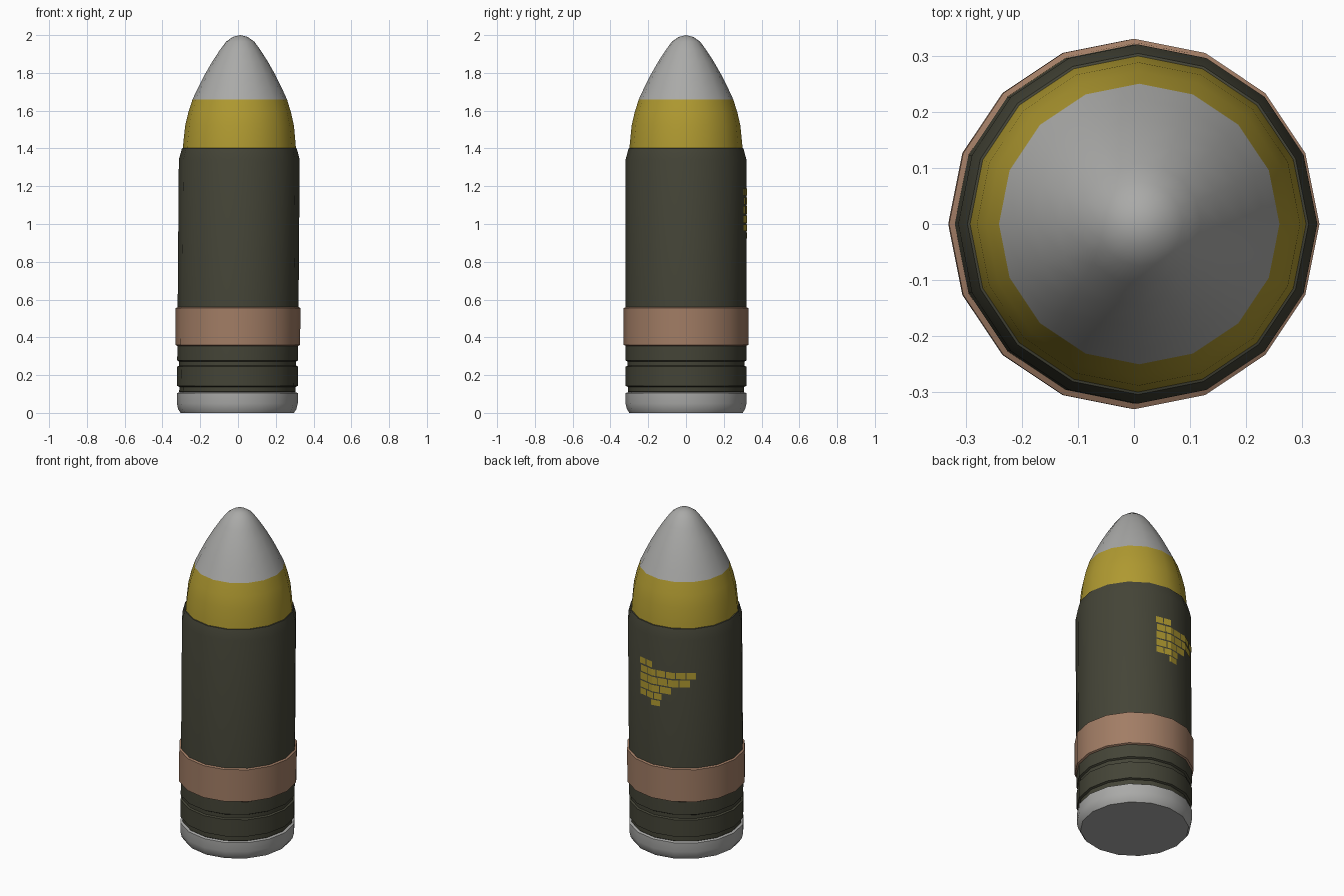
import bpy, bmesh, math

if "Cube" in bpy.data.objects:
    bpy.data.objects.remove(bpy.data.objects["Cube"])

SIDES = 16


def mat(name, rgb):
    m = bpy.data.materials.new(name)
    m.diffuse_color = (*rgb, 1)
    m.use_nodes = True
    m.node_tree.nodes["Principled BSDF"].inputs["Base Color"].default_value = m.diffuse_color
    return m


OLIVE = mat("dark olive", (0.058, 0.058, 0.038))
YELLOW = mat("mustard yellow", (0.43, 0.32, 0.03))
COPPER = mat("copper", (0.36, 0.205, 0.13))
GREY = mat("light grey", (0.40, 0.40, 0.39))


def lean(z):
    # the shell leans very slightly towards +x
    return 0.008 * (z - 0.5)


def finish(name, bm, material):
    me = bpy.data.meshes.new(name)
    bm.to_mesh(me)
    bm.free()
    me.materials.append(material)
    ob = bpy.data.objects.new(name, me)
    bpy.context.collection.objects.link(ob)
    bpy.ops.object.select_all(action='DESELECT')
    ob.select_set(True)
    bpy.context.view_layer.objects.active = ob
    bpy.ops.object.shade_smooth_by_angle(angle=math.radians(30))
    return ob


def lathe(name, profile, material, cap_bottom=False):
    """Turn (radius, height) points around z; radius 0 makes a pole."""
    bm = bmesh.new()
    rings = []
    for r, z in profile:
        n = SIDES if r > 0 else 1
        rings.append([bm.verts.new((r * math.cos(math.tau * i / SIDES) + lean(z),
                                    r * math.sin(math.tau * i / SIDES), z)) for i in range(n)])
    for a, b in zip(rings, rings[1:]):
        for i in range(SIDES):
            j = (i + 1) % SIDES
            if len(b) == 1:
                bm.faces.new((a[i], a[j], b[0]))
            else:
                bm.faces.new((a[i], a[j], b[j], b[i]))
    if cap_bottom:
        bm.faces.new(rings[0][::-1])
    return finish(name, bm, material)


# grey base cup
lathe("base_cap", [(0.30, 0), (0.313, 0.02), (0.32, 0.05), (0.32, 0.105), (0.305, 0.11)],
      GREY, cap_bottom=True)

# olive casing with two grooves near the base and a chamfered shoulder
lathe("casing", [(0.305, 0.108), (0.308, 0.112), (0.308, 0.138), (0.32, 0.143), (0.32, 0.245),
                 (0.31, 0.25), (0.31, 0.272), (0.32, 0.278), (0.32, 1.34),
                 (0.304, 1.40), (0.29, 1.405)], OLIVE)

# copper driving band
lathe("driving_band", [(0.316, 0.353), (0.33, 0.36), (0.33, 0.555), (0.316, 0.562)], COPPER)

# yellow lower nose
lathe("nose_band", [(0.30, 1.395), (0.297, 1.43), (0.288, 1.52), (0.272, 1.59), (0.25, 1.66)],
      YELLOW)

# grey rounded tip
lathe("nose_tip", [(0.25, 1.66), (0.222, 1.72), (0.187, 1.79), (0.147, 1.86), (0.108, 1.92),
                   (0.075, 1.965), (0.04, 1.99), (0, 2.0)], GREY)


# worn yellow paint marks on the back: rows of small plates hugging the flat sides
def surface_point(deg, z, r=0.323):
    step = 360 / SIDES
    rad = r * math.cos(math.pi / SIDES) / math.cos(math.radians(deg % step - step / 2))
    a = math.radians(deg)
    return (rad * math.cos(a) + lean(z), rad * math.sin(a), z)


ROWS = [  # z low, z high, start angle, end angle, number of blocks
    (1.150, 1.187, 73, 91, 2),
    (1.102, 1.140, 74, 136, 6),
    (1.052, 1.094, 73, 130, 5),
    (1.005, 1.044, 73, 111, 3),
    (0.962, 0.998, 73, 101, 3),
    (0.922, 0.955, 88, 99, 1),
]
bm = bmesh.new()
for z0, z1, a0, a1, count in ROWS:
    width = (a1 - a0) / count
    for k in range(count):
        s, e = a0 + k * width + 0.5, a0 + (k + 1) * width - 0.5
        cuts = [s] + [c for c in (90, 112.5, 135) if s < c < e] + [e]
        for p, q in zip(cuts, cuts[1:]):
            bm.faces.new([bm.verts.new(surface_point(t, z))
                          for t, z in ((p, z0), (q, z0), (q, z1), (p, z1))])
finish("paint_marks", bm, YELLOW)
